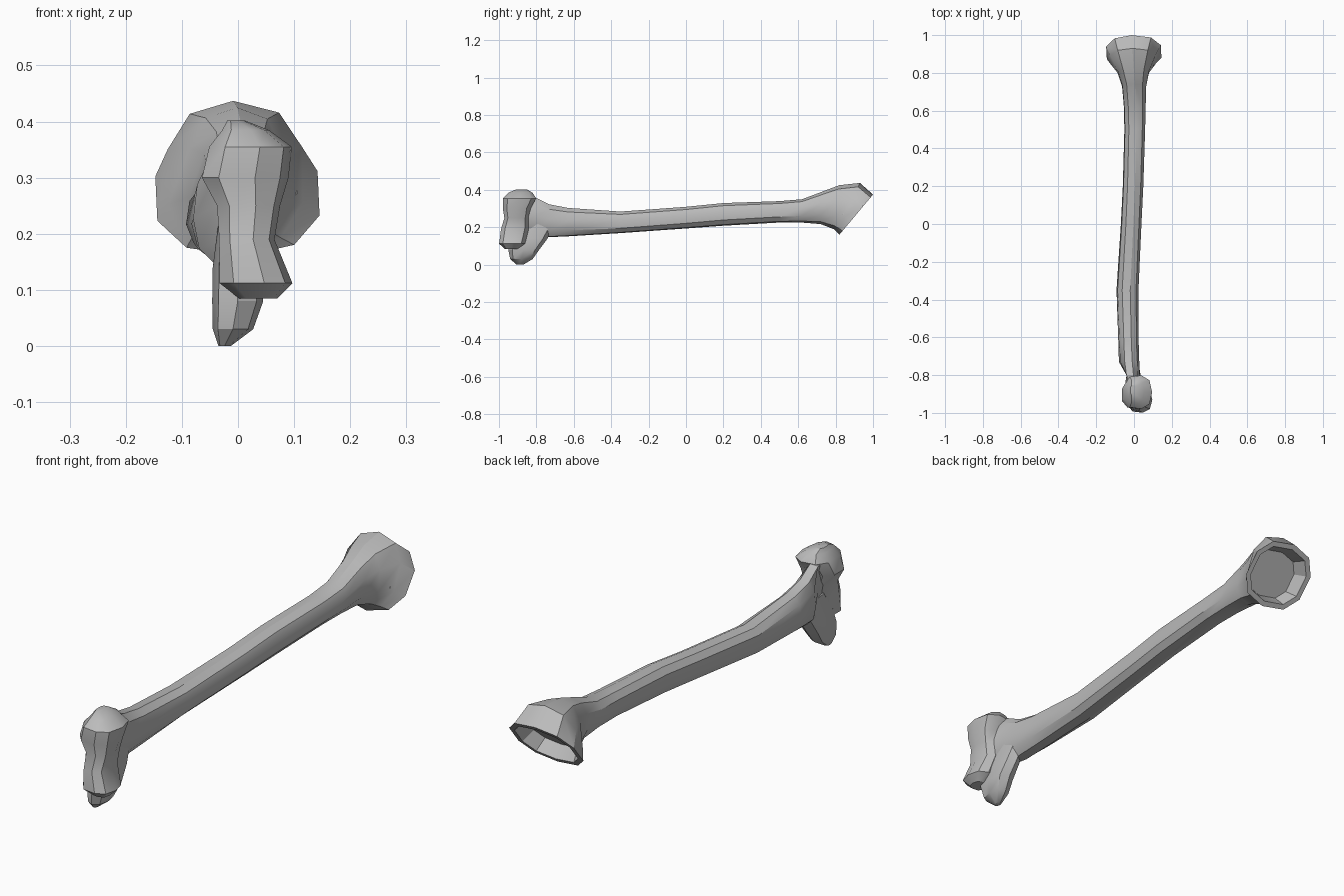
import bpy, bmesh, math
from mathutils import Vector

cube = bpy.data.objects.get("Cube")
if cube:
    bpy.data.objects.remove(cube, do_unlink=True)

# One bone grey for every part
bone = bpy.data.materials.new("bone grey")
bone.use_nodes = True
GREY = (0.5, 0.5, 0.5, 1)
bone.diffuse_color = GREY
bone.node_tree.nodes["Principled BSDF"].inputs["Base Color"].default_value = GREY


def power(v, e):
    return math.copysign(abs(v) ** e, v)


def ring(bm, section, sides, square, twist):
    """Rounded loop between a low and a high (y, z) point, x0 to x1 wide."""
    (ya, za), (yb, zb), x0, x1, dent = section
    verts = []
    for i in range(sides):
        a = 2 * math.pi * i / sides + twist
        c, s = power(math.cos(a), square), power(math.sin(a), square)
        t = (1 + s) / 2
        x = (x0 + x1) / 2 + c * (x1 - x0) / 2
        if c < -0.6:
            x += dent
        verts.append(bm.verts.new((x, ya + (yb - ya) * t, za + (zb - za) * t)))
    return verts


def loft(name, sections, sides=10, square=0.85, twist=0.0, dish=None):
    bm = bmesh.new()
    rings = [ring(bm, s, sides, square, twist * i) for i, s in enumerate(sections)]
    for a, b in zip(rings, rings[1:]):
        for i in range(sides):
            j = (i + 1) % sides
            bm.faces.new((a[i], a[j], b[j], b[i]))
    bm.faces.new(rings[0])
    end = bm.faces.new(rings[-1])
    bmesh.ops.recalc_face_normals(bm, faces=bm.faces)
    if dish:
        # Hollow the end: narrow rim, then a sunken floor
        bmesh.ops.inset_region(bm, faces=[end], thickness=0.022)
        bmesh.ops.inset_region(bm, faces=[end], thickness=0.02)
        bmesh.ops.translate(bm, verts=end.verts, vec=Vector(dish))
    mesh = bpy.data.meshes.new(name)
    bm.to_mesh(mesh)
    bm.free()
    mesh.materials.append(bone)
    obj = bpy.data.objects.new(name, mesh)
    bpy.context.collection.objects.link(obj)
    bpy.ops.object.select_all(action="DESELECT")
    obj.select_set(True)
    bpy.context.view_layer.objects.active = obj
    bpy.ops.object.shade_smooth_by_angle(angle=math.radians(32))
    return obj


def upright(z, x0, x1, y0, y1):
    return ((y0, z), (y1, z), x0, x1, 0)


def across(y, z0, z1, x0, x1, dent=0):
    return ((y, z0), (y, z1), x0, x1, dent)


# Long shaft flaring into the slanted, hollow head at the back
loft("shaft_and_head", [
    across(-0.87, 0.17, 0.35, -0.05, 0.04, 0.03),
    across(-0.80, 0.15, 0.36, -0.07, 0.03, 0.03),
    across(-0.73, 0.145, 0.325, -0.08, 0.028),
    across(-0.63, 0.15, 0.305, -0.083, 0.025),
    across(-0.35, 0.168, 0.285, -0.093, 0.024),
    across(0.0, 0.193, 0.31, -0.07, 0.04),
    across(0.20, 0.208, 0.33, -0.06, 0.05),
    across(0.50, 0.225, 0.34, -0.052, 0.06),
    across(0.62, 0.225, 0.35, -0.055, 0.063),
    ((0.72, 0.217), (0.74, 0.395), -0.065, 0.067, 0),
    ((0.79, 0.19), (0.82, 0.425), -0.09, 0.083, 0),
    ((0.81, 0.17), (0.93, 0.437), -0.13, 0.12, 0),
    ((0.82, 0.16), (1.0, 0.375), -0.152, 0.15, 0),
], twist=0.03, dish=(0, -0.05, 0.03))

# Spool-shaped joint at the front
loft("front_joint", [
    upright(0.085, 0.0, 0.07, -0.97, -0.90),
    upright(0.112, -0.036, 0.097, -1.0, -0.86),
    upright(0.19, -0.036, 0.065, -0.99, -0.84),
    upright(0.25, -0.04, 0.075, -0.972, -0.84),
    upright(0.30, -0.068, 0.09, -0.98, -0.83),
    upright(0.355, -0.055, 0.096, -0.98, -0.80),
    upright(0.385, -0.03, 0.055, -0.95, -0.82),
    upright(0.402, -0.02, 0.012, -0.91, -0.85),
], sides=9, square=0.8)

# Knob hanging below and behind the joint
loft("lower_knob", [
    upright(0.0, -0.035, -0.013, -0.905, -0.87),
    upright(0.03, -0.045, 0.027, -0.94, -0.82),
    upright(0.08, -0.046, 0.045, -0.95, -0.785),
    upright(0.14, -0.045, 0.04, -0.93, -0.74),
    upright(0.22, -0.035, 0.025, -0.88, -0.70),
], sides=8)
